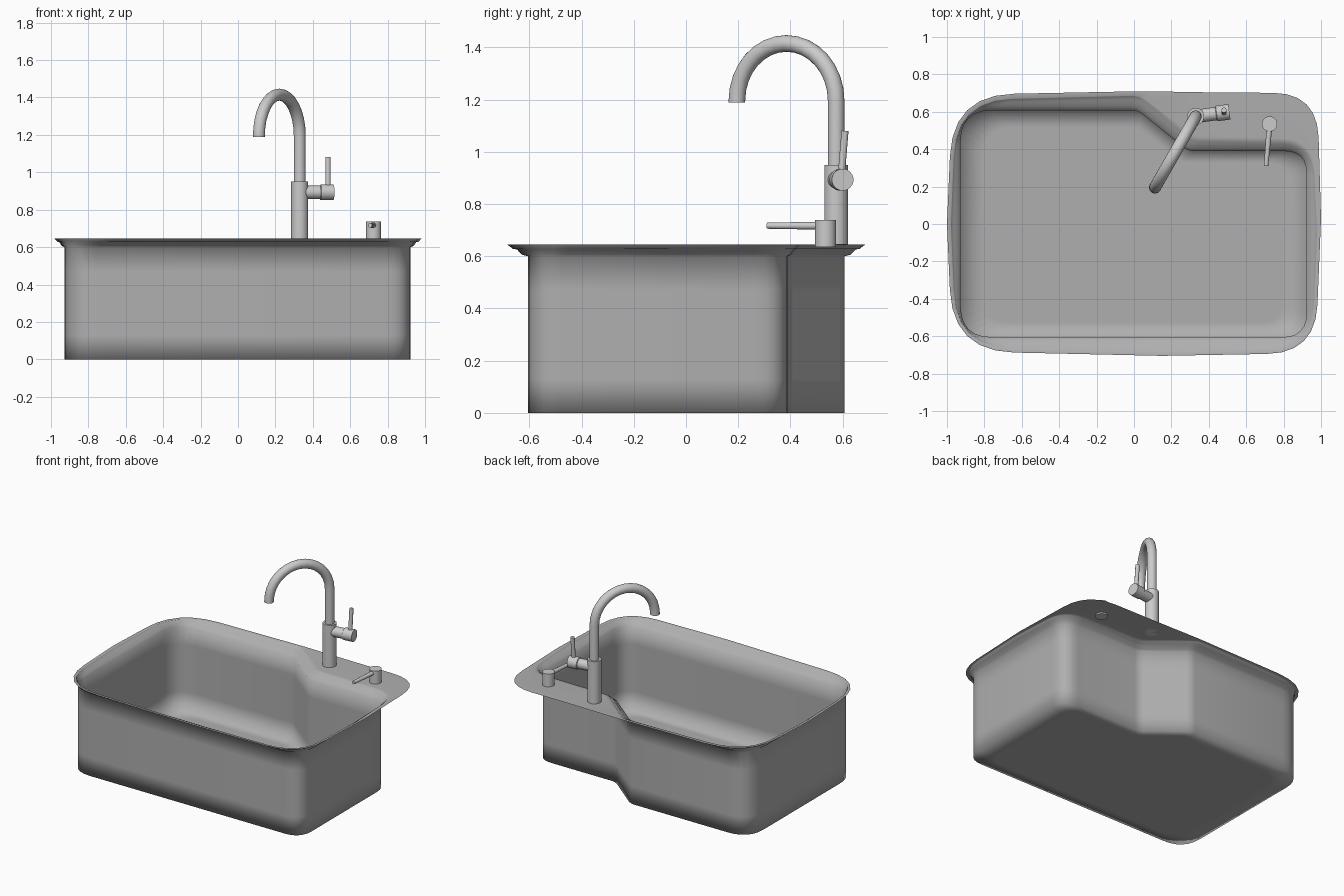
import bpy, bmesh
from math import sin, cos, pi, radians
from mathutils import Vector

if "Cube" in bpy.data.objects:
    bpy.data.objects.remove(bpy.data.objects["Cube"])


def material(name, v):
    m = bpy.data.materials.new(name)
    m.diffuse_color = (v, v, v, 1)
    m.use_nodes = True
    m.node_tree.nodes["Principled BSDF"].inputs["Base Color"].default_value = m.diffuse_color
    return m


steel = material("brushed_steel", .43)
chrome = material("tap_metal", .66)


def finish(name, bm, mat, angle=40):
    bmesh.ops.recalc_face_normals(bm, faces=bm.faces[:])
    me = bpy.data.meshes.new(name)
    bm.to_mesh(me)
    bm.free()
    me.materials.append(mat)
    ob = bpy.data.objects.new(name, me)
    bpy.context.collection.objects.link(ob)
    bpy.ops.object.select_all(action='DESELECT')
    ob.select_set(True)
    bpy.context.view_layer.objects.active = ob
    if angle:
        bpy.ops.object.shade_smooth_by_angle(angle=radians(angle))
    else:
        bpy.ops.object.shade_smooth()
    return ob


def outline(corners):
    """Closed 2D loop; each corner is (x, y, setback, segments), segments 0 = plain point."""
    pts = []
    n = len(corners)
    for i, (x, y, d, seg) in enumerate(corners):
        p = Vector((x, y))
        if seg == 0:
            pts.append(p)
            continue
        a = p + (Vector(corners[i - 1][:2]) - p).normalized() * d
        b = p + (Vector(corners[(i + 1) % n][:2]) - p).normalized() * d
        for k in range(seg + 1):
            t = k / seg
            pts.append(a * (1 - t) ** 2 + p * 2 * t * (1 - t) + b * t * t)
    return pts


def loft(bm, loops, cap=False):
    rings = [[bm.verts.new((p.x, p.y, z)) for p in pts] for pts, z in loops]
    for r, s in zip(rings, rings[1:]):
        for i in range(len(r)):
            j = (i + 1) % len(r)
            bm.faces.new((r[i], r[j], s[j], s[i]))
    if cap:
        bm.faces.new(rings[-1])


def tube(name, path, radii, side=None, sides=20):
    """Round section swept along a path lying in the plane normal to side."""
    path = [Vector(p) for p in path]
    n = len(path)
    bm = bmesh.new()
    rings = []
    for i, p in enumerate(path):
        t = (path[min(i + 1, n - 1)] - path[max(i - 1, 0)]).normalized()
        u = Vector(side) if side else t.orthogonal()
        u.normalize()
        v = t.cross(u)
        rings.append([bm.verts.new(p + (u * cos(a) + v * sin(a)) * radii[i])
                      for a in (2 * pi * k / sides for k in range(sides))])
    for r, s in zip(rings, rings[1:]):
        for k in range(sides):
            m = (k + 1) % sides
            bm.faces.new((r[k], r[m], s[m], s[k]))
    bm.faces.new(rings[0])
    bm.faces.new(rings[-1])
    return finish(name, bm, chrome)


# Matching outlines: outer rim edge, top of the stepped lip, basin wall
outer = outline([(-1, 0, 0, 0), (-.97, -.68, .33, 6), (.15, -.705, 0, 0),
                 (.97, -.69, .26, 6), (1, .03, 0, 0), (.98, .70, .24, 6),
                 (.45, .703, .04, 2), (.04, .71, .04, 2), (-.97, .69, .33, 6)])
lip = outline([(-.978, 0, 0, 0), (-.95, -.658, .3, 6), (.15, -.682, 0, 0),
               (.95, -.668, .24, 6), (.978, -.05, 0, 0), (.955, .43, .17, 6),
               (.31, .44, .04, 2), (.03, .685, .04, 2), (-.95, .66, .3, 6)])
wall = outline([(-.927, 0, 0, 0), (-.927, -.605, .17, 6), (.15, -.605, 0, 0),
                (.922, -.605, .13, 6), (.922, -.05, 0, 0), (.922, .39, .12, 6),
                (.29, .39, .03, 2), (.02, .608, .03, 2), (-.927, .608, .17, 6)])


def mix(a, b, t):
    return [p.lerp(q, t) for p, q in zip(a, b)]


# Sink in one smooth sheet: tap deck, stepped lip, basin wall, floor
centre = Vector((0, -.05))
floor = [centre + (p - centre) * .86 for p in wall]
bm = bmesh.new()
loft(bm, [(outer, .645), (mix(outer, lip, .9), .645), (lip, .643),
          (mix(lip, wall, .25), .628), (mix(lip, wall, .45), .626),
          (mix(lip, wall, .7), .606), (wall, .6),
          (wall, .47), (wall, .13), (wall, 0), (floor, 0)], cap=True)
finish("sink", bm, steel, 0)

# Tap body and swan-neck spout
base = Vector((.33, .575, 0))
up = Vector((0, 0, 1))
tube("tap_body", [base + up * .645, base + up * .95], [.046, .046])
reach = Vector((-.218, -.38, 0))
R = reach.length / 2
d = reach.normalized()
arc = [base + d * R * (1 - cos(a)) + up * (1.196 + R * sin(a))
       for a in (pi * k / 16 for k in range(17))]
arc.append(arc[-1] - up * .008)
tube("tap_spout", [base + up * .94] + arc, [.032] * 19, side=d.cross(up))

# Tap handle
pivot = base + up * .893
h = Vector((.18, .025, 0))
tube("handle_hub", [pivot, pivot + h * .6, pivot + h * .62, pivot + h],
     [.036, .036, .042, .042])
tube("handle_lever", [(.481, .595, .91), (.481, .609, 1.08)], [.014, .014], sides=12)

# Soap dispenser
tube("dispenser_body", [(.725, .535, z) for z in (.635, .738)], [.041, .041])
tube("dispenser_spout", [(.725, .53, .717), (.706, .31, .717)], [.016, .012], sides=12)
